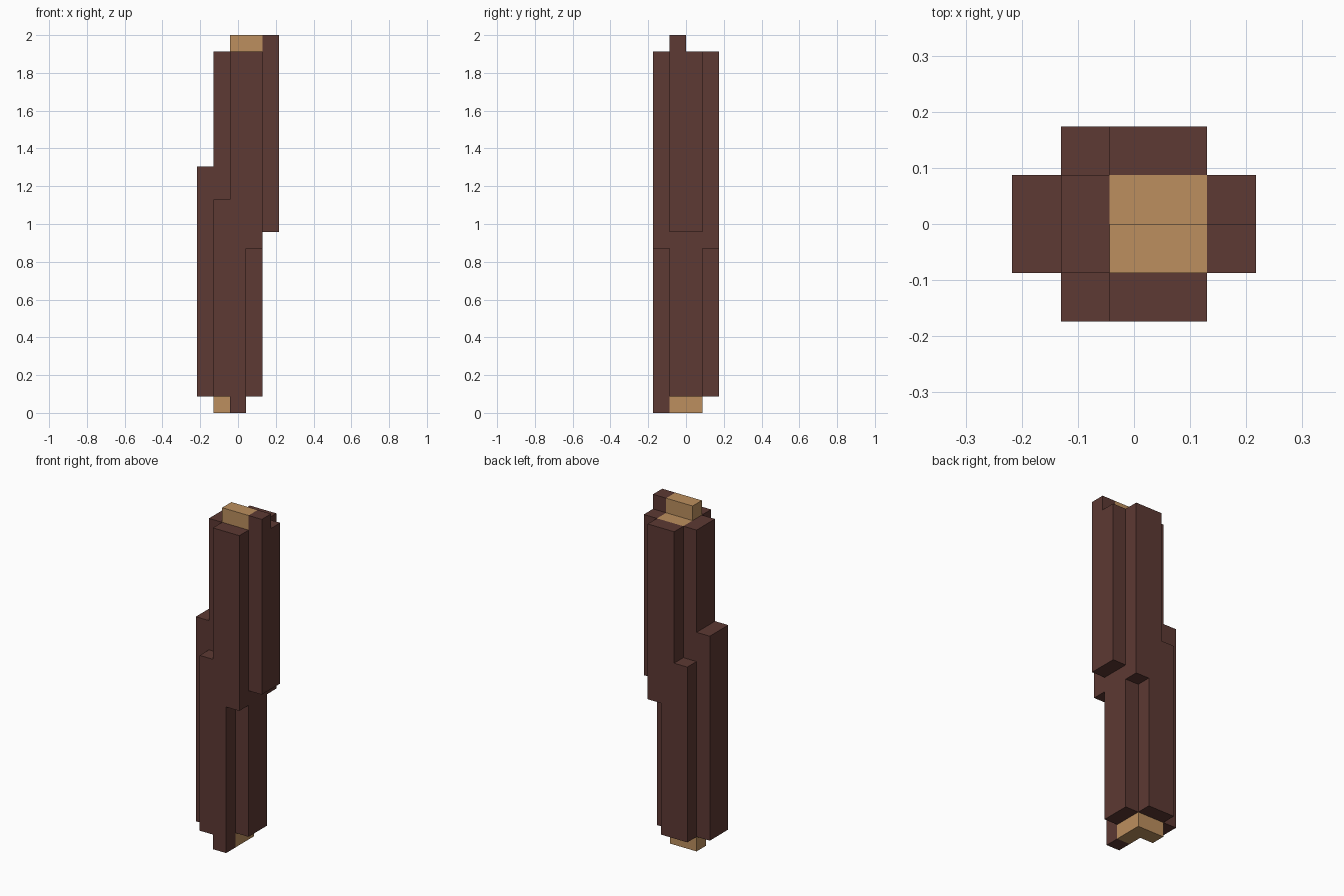
import bpy
import bmesh
from mathutils import Vector

cube = bpy.data.objects.get("Cube")
if cube:
    bpy.data.objects.remove(cube, do_unlink=True)

U = 2 / 23                      # one block
CENTRE = Vector((2.5, 2.0, 0))  # block grid is 5 x 4 x 23


def material(name, rgb):
    mat = bpy.data.materials.new(name)
    mat.use_nodes = True
    mat.diffuse_color = (*rgb, 1)
    mat.node_tree.nodes["Principled BSDF"].inputs["Base Color"].default_value = (*rgb, 1)
    return mat


BARK = material("dark_bark", (0.109, 0.041, 0.033))
WOOD = material("pale_wood", (0.503, 0.275, 0.112))


def prism(name, axis, start, end, outline, mat):
    """Extrude an outline, given in blocks, along an axis from start to end."""
    bm = bmesh.new()
    verts = []
    for p in outline:
        co = list(p)
        co.insert(axis, start)
        verts.append(bm.verts.new((Vector(co) - CENTRE) * U))
    face = bm.faces.new(verts)
    step = Vector((0, 0, 0))
    step[axis] = (end - start) * U
    result = bmesh.ops.extrude_face_region(bm, geom=[face], use_keep_orig=True)
    moved = [g for g in result["geom"] if isinstance(g, bmesh.types.BMVert)]
    bmesh.ops.translate(bm, verts=moved, vec=step)
    bmesh.ops.recalc_face_normals(bm, faces=bm.faces)
    mesh = bpy.data.meshes.new(name)
    bm.to_mesh(mesh)
    bm.free()
    mesh.materials.append(mat)
    obj = bpy.data.objects.new(name, mesh)
    bpy.context.collection.objects.link(obj)
    return obj


def rect(a0, b0, a1, b1):
    return [(a0, b0), (a1, b0), (a1, b1), (a0, b1)]


# Front and back bark slabs share the same stepped upper edge
upper_steps = [(3, 10), (4, 10), (4, 22), (2, 22), (2, 13), (1, 13)]
prism("front_bark", 1, 0, 1, [(1, 1), (2, 1), (2, 0), (3, 0)] + upper_steps, BARK)
prism("back_bark", 1, 3, 4, [(1, 1), (3, 1)] + upper_steps, BARK)

# Side bark slabs
prism("right_bark", 0, 0, 1, rect(1, 1, 3, 15), BARK)
prism("left_bark", 0, 4, 5,
      [(1, 11), (3, 11), (3, 22), (2, 22), (2, 23), (1, 23)], BARK)

# Bark beside the core where it shifts sideways
prism("upper_inner_bark", 1, 1, 3, rect(1, 11, 2, 22), BARK)
prism("lower_inner_bark", 1, 1, 3, rect(3, 1, 4, 11), BARK)

# Pale core with its broken tips
prism("core", 1, 1, 3, [(1, 1), (3, 1), (3, 11), (4, 11),
                        (4, 22), (2, 22), (2, 11), (1, 11)], WOOD)
prism("upper_core_tip", 1, 1, 2, rect(2, 22, 4, 23), WOOD)
prism("lower_core_tip", 2, 0, 1,
      [(2, 1), (3, 1), (3, 3), (1, 3), (1, 2), (2, 2)], WOOD)
